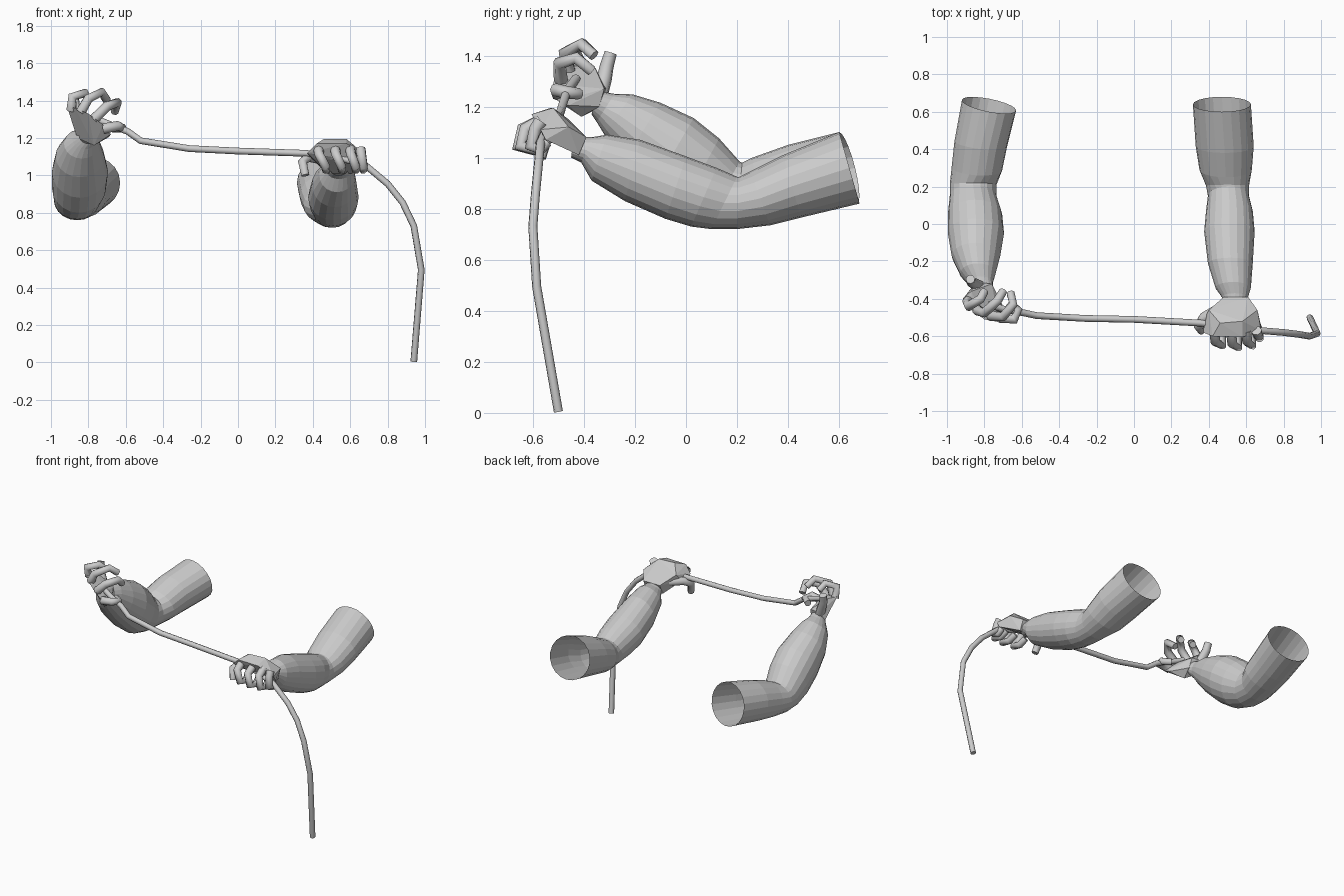
import bpy, bmesh, math


def finish(name, bm):
    bmesh.ops.recalc_face_normals(bm, faces=bm.faces[:])
    mesh = bpy.data.meshes.new(name)
    bm.to_mesh(mesh)
    bm.free()
    ob = bpy.data.objects.new(name, mesh)
    bpy.context.collection.objects.link(ob)
    return ob


def arm(name, sections, skew=0.0, sides=20):
    """Loft of ellipses: top y, top z, bottom y, bottom z, centre x, half width."""
    bm = bmesh.new()
    rings = []
    for k, (ty, tz, by, bz, cx, hw) in enumerate(sections):
        s = skew * max(0, k - 7) / (len(sections) - 8)
        ring = []
        for i in range(sides):
            a = 2 * math.pi * i / sides
            c, dx = math.cos(a) / 2, hw * math.sin(a)
            y = (ty + by) / 2 + (ty - by) * c + s * dx
            z = (tz + bz) / 2 + (tz - bz) * c
            ring.append(bm.verts.new((cx + dx, y, z)))
        rings.append(ring)
    for a, b in zip(rings, rings[1:]):
        for i in range(sides):
            j = (i + 1) % sides
            bm.faces.new((a[i], a[j], b[j], b[i]))
    return finish(name, bm)


def palm(name, points):
    bm = bmesh.new()
    for p in points:
        bm.verts.new(p)
    res = bmesh.ops.convex_hull(bm, input=bm.verts[:])
    loose = [v for v in bm.verts if not v.link_faces]
    bmesh.ops.delete(bm, geom=loose, context='VERTS')
    return finish(name, bm)


def tube(name, points, radius, tip=1.0):
    cu = bpy.data.curves.new(name, 'CURVE')
    cu.dimensions = '3D'
    cu.bevel_depth = radius
    cu.bevel_resolution = 2
    cu.use_fill_caps = True
    sp = cu.splines.new('POLY')
    sp.points.add(len(points) - 1)
    for i, (pt, p) in enumerate(zip(sp.points, points)):
        pt.co = (*p, 1)
        pt.radius = 1 + (tip - 1) * i / (len(points) - 1)
    ob = bpy.data.objects.new(name, cu)
    bpy.context.collection.objects.link(ob)
    bpy.ops.object.select_all(action='DESELECT')
    ob.select_set(True)
    bpy.context.view_layer.objects.active = ob
    bpy.ops.object.convert(target='MESH')
    return ob


# Arms, wrist to open shoulder end
arm("right_arm", [
    (-.44, 1.08, -.45, 1.0, .54, .05), (-.37, 1.08, -.41, .98, .54, .07),
    (-.31, 1.09, -.37, .91, .53, .095), (-.18, 1.07, -.24, .83, .515, .12),
    (0, 1.005, -.08, .76, .51, .135), (.12, .96, .02, .73, .51, .125),
    (.2, .925, .1, .72, .505, .11), (.21, .925, .2, .72, .5, .115),
    (.25, .945, .33, .735, .49, .14), (.38, 1.01, .45, .765, .485, .155),
    (.6, 1.1, .68, .82, .47, .155)])
arm("left_arm", [
    (-.34, 1.26, -.37, 1.17, -.80, .05), (-.28, 1.25, -.35, 1.14, -.82, .065),
    (-.21, 1.248, -.32, 1.09, -.835, .095), (-.1, 1.215, -.24, .99, -.845, .13),
    (.03, 1.155, -.13, .88, -.845, .15), (.13, 1.075, -.02, .80, -.85, .145),
    (.21, .985, .09, .765, -.86, .125), (.22, .98, .2, .76, -.86, .125),
    (.26, 1.0, .33, .77, -.84, .135), (.4, 1.05, .45, .785, -.82, .14),
    (.6, 1.1, .67, .82, -.775, .145)], skew=-.19)

# Right hand, knuckles up
palm("right_palm", [
    (.48, -.39, 1.08), (.61, -.39, 1.08), (.48, -.42, 1.01), (.61, -.42, 1.01),
    (.40, -.46, 1.15), (.66, -.46, 1.12), (.38, -.50, 1.10), (.46, -.53, 1.195),
    (.58, -.52, 1.195), (.37, -.58, 1.12), (.42, -.60, 1.17), (.58, -.605, 1.17),
    (.68, -.57, 1.11), (.68, -.55, 1.07), (.40, -.55, 1.09)])
for label, x0, x1, y in (("index", .43, .47, 0), ("middle", .52, .555, -.01),
                         ("ring", .60, .63, 0), ("little", .655, .67, .04)):
    tube("right_" + label + "_finger", [
        (x0, -.57, 1.14), (x0 + .005, -.63 + y, 1.11), (x1, -.65 + y, 1.045),
        (x1, -.59 + y / 2, 1.03), (x1 - .01, -.545, 1.06)], .028, .75)
tube("right_thumb", [(.45, -.46, 1.09), (.375, -.50, 1.10), (.345, -.55, 1.07),
                     (.36, -.57, 1.0)], .032, .7)

# Left hand, palm turned up and inward
palm("left_palm", [
    (-.86, -.33, 1.20), (-.75, -.34, 1.20), (-.84, -.31, 1.27), (-.76, -.32, 1.27),
    (-.77, -.41, 1.16), (-.69, -.46, 1.205), (-.915, -.40, 1.37), (-.87, -.46, 1.36),
    (-.80, -.51, 1.33), (-.72, -.525, 1.27), (-.68, -.50, 1.22), (-.87, -.36, 1.36),
    (-.74, -.43, 1.28)])
for label, pts in (
        ("index", [(-.89, -.41, 1.35), (-.885, -.44, 1.42), (-.82, -.40, 1.44), (-.80, -.36, 1.40)]),
        ("middle", [(-.84, -.46, 1.34), (-.80, -.475, 1.41), (-.73, -.41, 1.445), (-.70, -.36, 1.40)]),
        ("ring", [(-.77, -.49, 1.30), (-.70, -.495, 1.37), (-.645, -.43, 1.39), (-.66, -.37, 1.34)]),
        ("little", [(-.72, -.50, 1.25), (-.64, -.51, 1.265), (-.62, -.46, 1.255), (-.67, -.42, 1.25)])):
    tube("left_" + label + "_finger", pts, .028, .8)
tube("left_thumb", [(-.82, -.34, 1.24), (-.85, -.32, 1.31), (-.87, -.31, 1.36),
                    (-.875, -.295, 1.41)], .033, .75)

# Rope running through both hands and hanging to the floor
tube("rope", [
    (-.78, -.43, 1.31), (-.68, -.46, 1.27), (-.59, -.475, 1.235), (-.52, -.49, 1.185),
    (-.26, -.505, 1.143), (0, -.51, 1.13), (.36, -.53, 1.118), (.52, -.55, 1.10),
    (.68, -.57, 1.055), (.80, -.58, .955), (.88, -.59, .855), (.94, -.60, .73),
    (.98, -.585, .495), (.94, -.50, .005)], .018)
